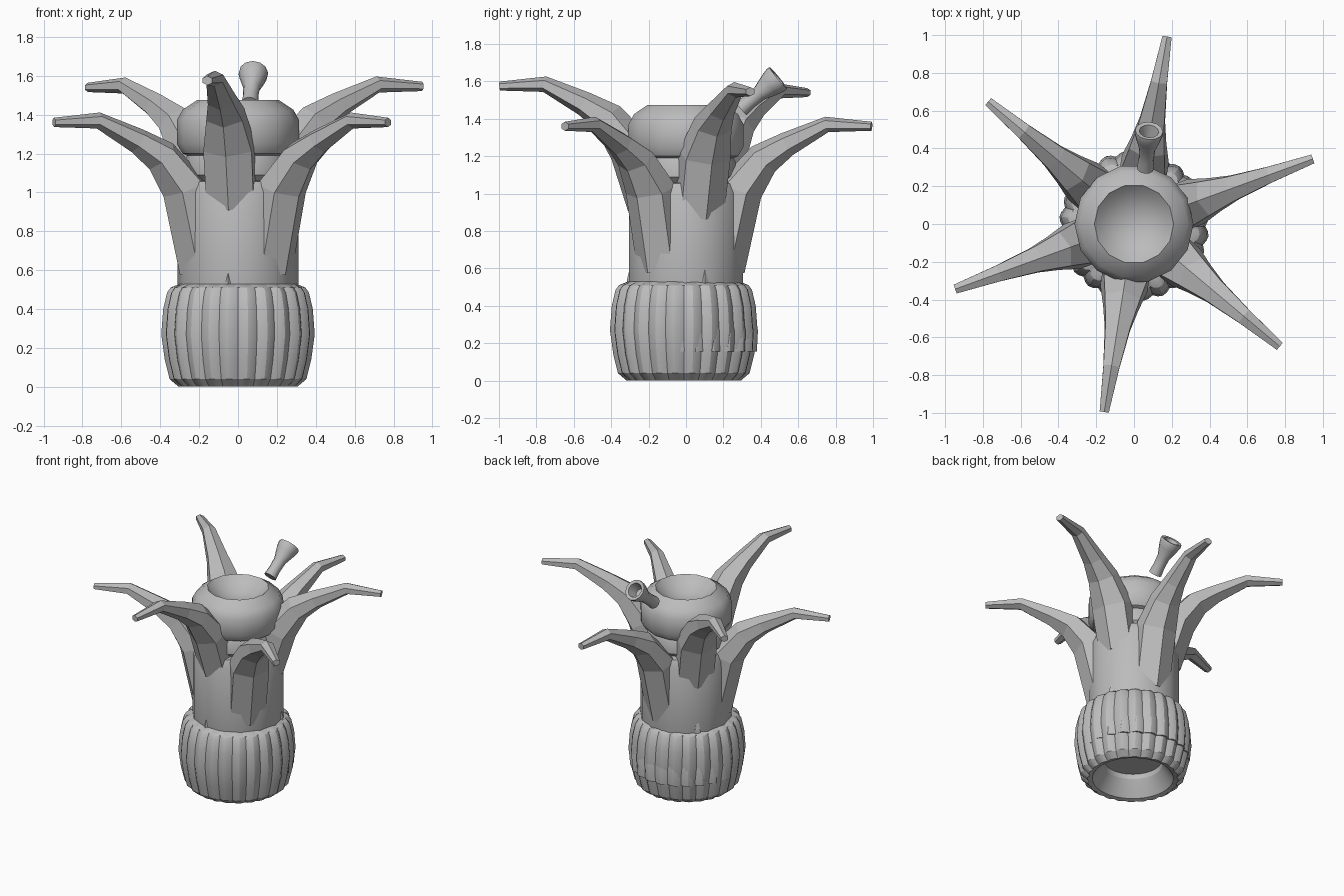
import bpy, bmesh, math
from mathutils import Vector

cube = bpy.data.objects.get("Cube")
if cube:
    bpy.data.objects.remove(cube, do_unlink=True)

grey = bpy.data.materials.new("warm_grey")
grey.use_nodes = True
COLOUR = (0.5, 0.5, 0.5, 1)
grey.diffuse_color = COLOUR
grey.node_tree.nodes["Principled BSDF"].inputs["Base Color"].default_value = COLOUR


def loft(name, rings, smooth=None):
    """Skin a list of equal-length vertex rings and cap both ends."""
    bm = bmesh.new()
    loops = [[bm.verts.new(p) for p in ring] for ring in rings]
    n = len(loops[0])
    for a, b in zip(loops, loops[1:]):
        for i in range(n):
            j = (i + 1) % n
            bm.faces.new((a[i], a[j], b[j], b[i]))
    bm.faces.new(loops[0][::-1])
    bm.faces.new(loops[-1])
    bmesh.ops.recalc_face_normals(bm, faces=bm.faces[:])
    mesh = bpy.data.meshes.new(name)
    bm.to_mesh(mesh)
    bm.free()
    obj = bpy.data.objects.new(name, mesh)
    bpy.context.collection.objects.link(obj)
    mesh.materials.append(grey)
    if smooth:
        bpy.ops.object.select_all(action='DESELECT')
        obj.select_set(True)
        bpy.context.view_layer.objects.active = obj
        bpy.ops.object.shade_smooth_by_angle(angle=math.radians(smooth))
    return obj


def lathe(name, profile, sides, smooth=None, ribs=0, depth=0.0):
    """Turn an (r, z) or (r, z, rib strength) profile; ribs scallop it."""
    rings = []
    for r, z, *strength in profile:
        s = strength[0] if strength else 0
        ring = []
        for i in range(sides):
            a = math.tau * i / sides
            k = r - depth * s * (1 - abs(math.sin(a * ribs / 2)))
            ring.append((k * math.cos(a), k * math.sin(a), z))
        rings.append(ring)
    return loft(name, rings, smooth)


# Ribbed pot with a recessed underside
RIBS = 24
pot = lathe("ribbed_pot", [
    (0.19, 0.22), (0.20, 0.12), (0.225, 0.08), (0.275, 0.01),
    (0.31, 0.002, 0.6), (0.355, 0.04, 1), (0.38, 0.14, 1), (0.398, 0.27, 1),
    (0.388, 0.40, 1), (0.368, 0.485, 1), (0.35, 0.51, 1), (0.30, 0.53)],
    RIBS * 4, 25, RIBS, 0.02)
pot.location.y = -0.012

# Overlapping skirt, set back so its lobes show at the rear
skirt = lathe("pot_skirt", [
    (0.35, 0.155), (0.378, 0.155, 1), (0.384, 0.27, 1), (0.36, 0.36, 1)],
    RIBS * 4, 25, RIBS, 0.02)
skirt.location.y = 0.004

# Central trunk
lathe("trunk", [(0.29, 0.4), (0.312, 0.5), (0.312, 1.0), (0.29, 1.055), (0.2, 1.065)],
      14, 30)

# Shallow dished bowl standing on a collar
lathe("bowl_collar", [(0.20, 1.02), (0.24, 1.06), (0.272, 1.09), (0.272, 1.17),
                      (0.25, 1.21)], 14, 30)
lathe("bowl", [(0.25, 1.185), (0.285, 1.2), (0.315, 1.25), (0.315, 1.37),
               (0.285, 1.425), (0.21, 1.475), (0.17, 1.435),
               (0.10, 1.395), (0.03, 1.38)], 14, 35)

# Six curling leaves, alternating high and low: (radius out, height, thickness)
LEAF = [(0.20, 0.60, 0.12), (0.292, 1.02, 0.123), (0.42, 1.185, 0.092),
        (0.55, 1.265, 0.066), (0.765, 1.37, 0.042), (1.007, 1.36, 0.024)]
WIDEN = 1.18


def leaf(name, degrees, lift):
    a = math.radians(degrees)
    out, side, up = (Vector((math.cos(a), math.sin(a), 0)),
                     Vector((-math.sin(a), math.cos(a), 0)), Vector((0, 0, 1)))
    centres = [out * r + up * (z + lift) for r, z, _ in LEAF]
    centres[0] += up * lift * 0.6
    rings = []
    for i, (c, (_, _, rad)) in enumerate(zip(centres, LEAF)):
        tangent = (centres[min(i + 1, 5)] - centres[max(i - 1, 0)]).normalized()
        outer = side.cross(tangent).normalized()
        rings.append([c + rad * (outer * math.cos(math.tau * k / 6)
                                 + side * WIDEN * math.sin(math.tau * k / 6))
                      for k in range(6)])
    loft(name, rings)


for i, (degrees, lift) in enumerate([(20, 0.185), (80, 0), (140, 0.18),
                                     (200, 0), (261, 0.215), (320, 0)]):
    leaf(f"leaf_{i + 1}", degrees, lift)

# Small sprouts at the foot of the trunk
for i in range(3):
    a = math.radians(20 + 120 * i)
    sprout = lathe(f"sprout_{i + 1}", [(0.03, 0.48), (0.025, 0.54), (0.003, 0.63)], 4)
    sprout.location = (0.295 * math.cos(a), 0.295 * math.sin(a), 0)

# Flared spout floating behind the bowl
spout = lathe("spout", [(0.03, 0), (0.045, 0.0), (0.04, 0.06), (0.043, 0.13),
                        (0.066, 0.20), (0.076, 0.24), (0.074, 0.258),
                        (0.052, 0.255), (0.035, 0.18)], 12, 35)
spout.location = (0.06, 0.295, 1.455)
spout.rotation_euler = Vector((0.02, 0.2, 0.165)).to_track_quat('Z', 'Y').to_euler()
